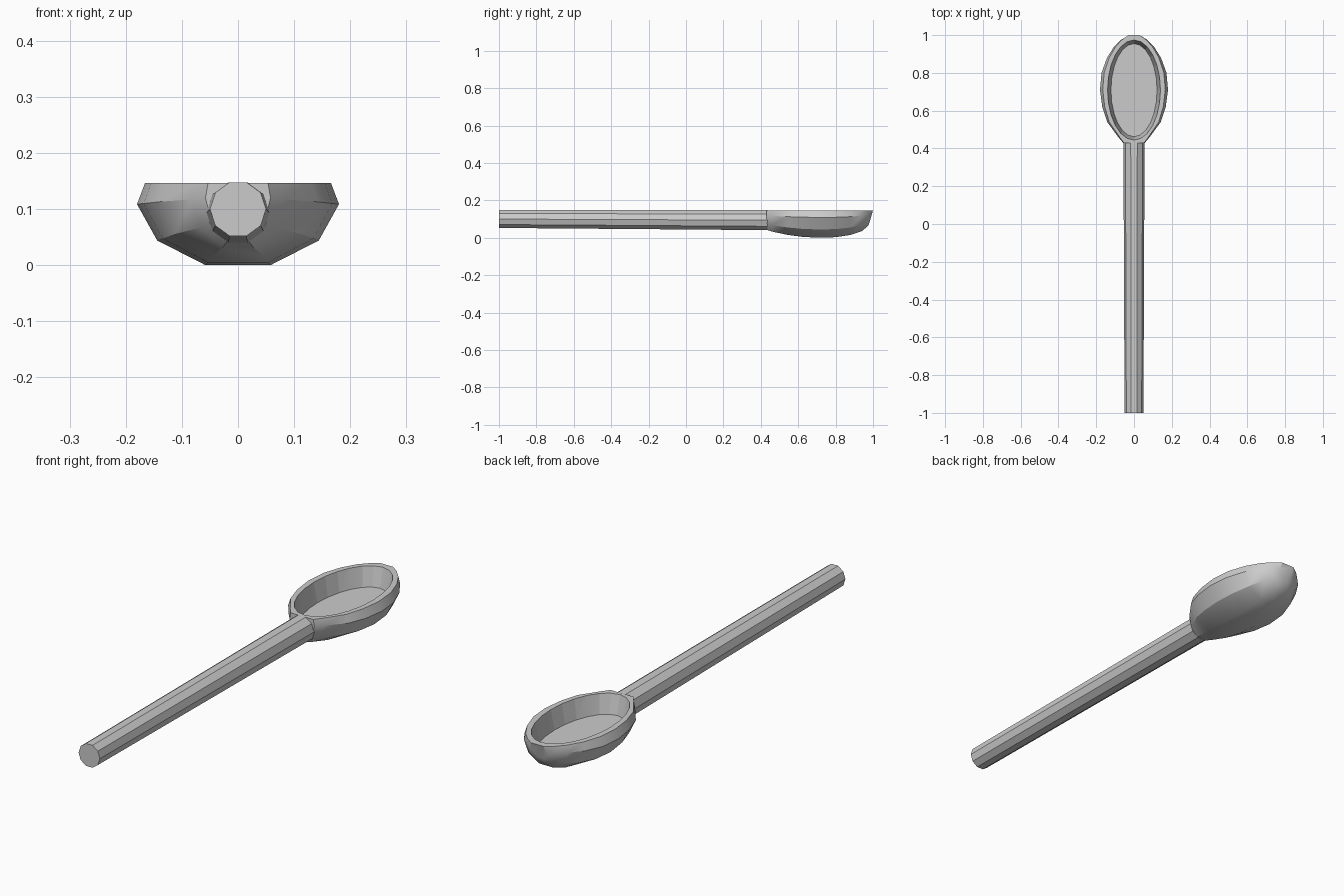
import bpy, bmesh, math

if "Cube" in bpy.data.objects:
    bpy.data.objects.remove(bpy.data.objects["Cube"])


def loft(name, rings):
    """Closed solid through matching rings of points."""
    bm = bmesh.new()
    rows = [[bm.verts.new(p) for p in ring] for ring in rings]
    n = len(rows[0])
    for a, b in zip(rows, rows[1:]):
        for i in range(n):
            j = (i + 1) % n
            bm.faces.new((a[i], a[j], b[j], b[i]))
    bm.faces.new(rows[0])
    bm.faces.new(rows[-1])
    bmesh.ops.recalc_face_normals(bm, faces=bm.faces)
    me = bpy.data.meshes.new(name)
    bm.to_mesh(me)
    bm.free()
    ob = bpy.data.objects.new(name, me)
    bpy.context.collection.objects.link(ob)
    return ob


def smooth(ob):
    bpy.ops.object.select_all(action='DESELECT')
    ob.select_set(True)
    bpy.context.view_layer.objects.active = ob
    bpy.ops.object.shade_smooth_by_angle(angle=math.radians(30))


# Handle: ten-sided, slightly thicker towards the bowl
def handle_ring(y, r, zc):
    return [(r * math.cos(math.tau * i / 10), y, zc + r * math.sin(math.tau * i / 10))
            for i in range(10)]


handle = loft("handle", [handle_ring(-1, 0.05, 0.1), handle_ring(0.435, 0.056, 0.094)])
smooth(handle)

# Bowl shell: faceted cross-section scaled along y (y, half width, bottom z)
TOP = 0.147
PROFILE = [(0.32, 0), (0.8, 0.3), (1, 0.74), (0.92, 1)]
STATIONS = [(0.43, 0.058, 0.043), (0.46, 0.083, 0.033), (0.54, 0.142, 0.016),
            (0.62, 0.168, 0.005), (0.71, 0.18, 0.0), (0.80, 0.172, 0.003),
            (0.88, 0.143, 0.015), (0.94, 0.105, 0.035), (0.975, 0.07, 0.065)]
rings = []
for y, w, z0 in STATIONS:
    right = [(w * x, y, z0 + (TOP - z0) * z) for x, z in PROFILE]
    rings.append(right + [(-x, yy, z) for x, yy, z in reversed(right)])
# rounded tip leaning out to the rim
tip = [(0.01, 0.98, 0.085), (0.022, 0.985, 0.095), (0.035, 0.992, 0.12), (0.03, 1.0, TOP)]
rings.append(tip + [(-x, y, z) for x, y, z in reversed(tip)])
bowl = loft("bowl", rings)


# Hollow of the bowl, cut with an oval that narrows to the floor
def oval(rx, y0, y1, z, n=24):
    return [(rx * math.sin(math.tau * i / n),
             (y0 + y1) / 2 + (y1 - y0) / 2 * math.cos(math.tau * i / n), z) for i in range(n)]


cutter = loft("bowl_cutter", [oval(0.122, 0.462, 0.955, 0.065),
                              oval(0.140, 0.444, 0.974, TOP),
                              oval(0.140, 0.444, 0.974, 0.25)])
cut = bowl.modifiers.new("hollow", 'BOOLEAN')
cut.object = cutter
cut.operation = 'DIFFERENCE'
cut.solver = 'EXACT'
smooth(bowl)
bpy.ops.object.modifier_apply(modifier="hollow")
bpy.data.objects.remove(cutter)
smooth(bowl)
